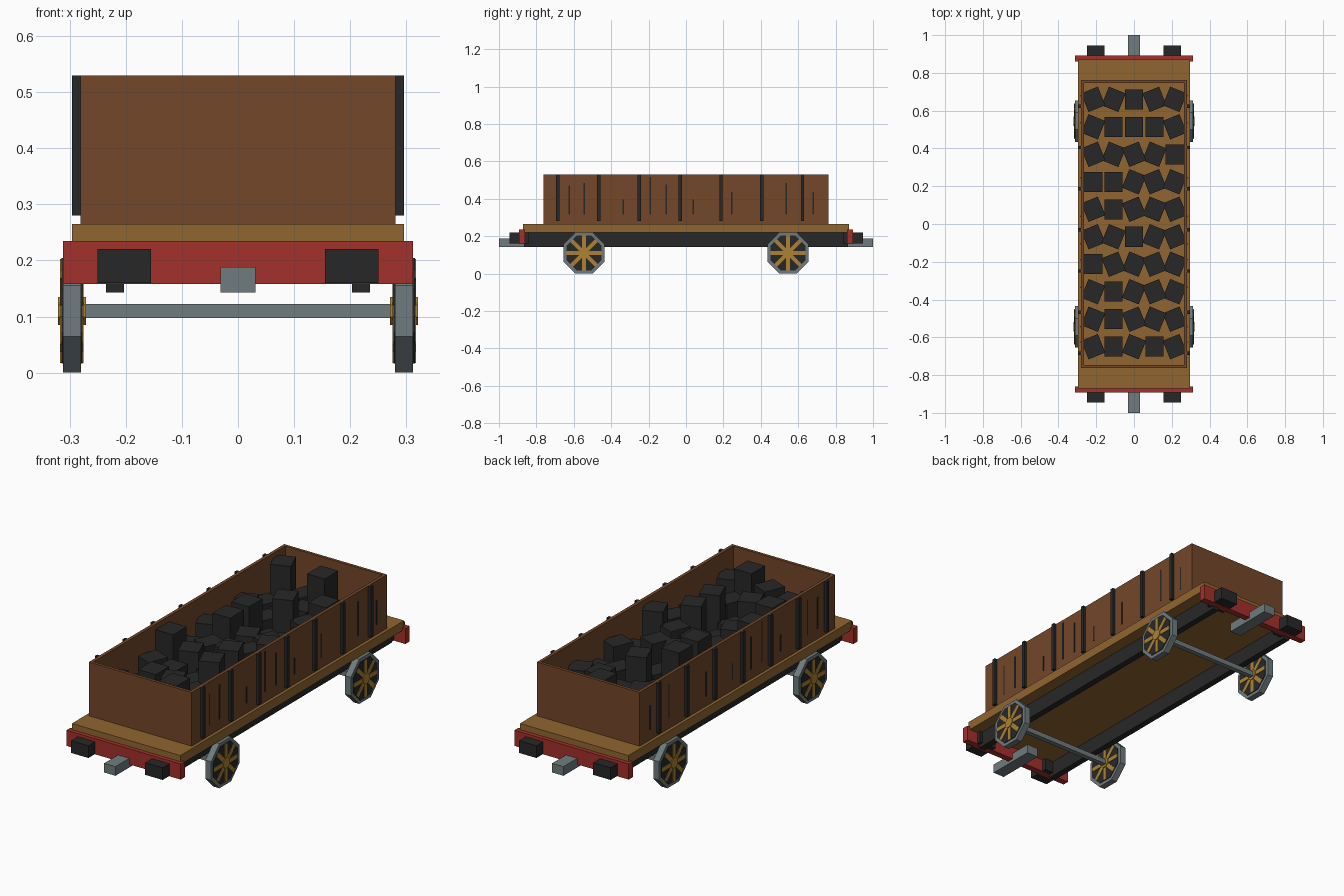
import bpy, math, random
from mathutils import Matrix

random.seed(4)
cube = bpy.data.objects.get("Cube")
if cube:
    bpy.data.objects.remove(cube)


def material(name, hex_code):
    rgb = [int(hex_code[i:i + 2], 16) / 255 for i in (0, 2, 4)]
    colour = [c / 12.92 if c < 0.04 else ((c + 0.055) / 1.055) ** 2.4 for c in rgb] + [1]
    m = bpy.data.materials.new(name)
    m.use_nodes = True
    m.diffuse_color = colour
    m.node_tree.nodes["Principled BSDF"].inputs["Base Color"].default_value = colour
    return m


BROWN = material("brown planks", "734729")
TAN = material("tan timber", "916531")
RED = material("red paint", "a4302a")
BLACK = material("black iron", "272727")
GREY = material("grey steel", "707b7e")
GOLD = material("gold paint", "ad8233")


def finish(name, mat):
    obj = bpy.context.object
    obj.name = name
    obj.data.materials.append(mat)
    return obj


def box(name, mat, x, y, z, turn=None):
    """Box given by (low, high) along each axis, optionally turned about its centre."""
    spans = (x, y, z)
    bpy.ops.mesh.primitive_cube_add(size=1, location=[(a + b) / 2 for a, b in spans])
    obj = finish(name, mat)
    obj.data.transform(Matrix.Diagonal([abs(b - a) for a, b in spans] + [1]))
    if turn:
        obj.rotation_euler = turn
    return obj


def octagon(name, mat, x, y, z, apothem, width):
    """Eight-sided disc facing sideways with a flat at the bottom."""
    bpy.ops.mesh.primitive_cylinder_add(vertices=8, radius=apothem / math.cos(math.pi / 8),
                                        depth=width, location=(x, y, z))
    obj = finish(name, mat)
    obj.data.transform(Matrix.Rotation(math.pi / 2, 4, 'Y')
                       @ Matrix.Rotation(math.pi / 8, 4, 'Z'))
    return obj


def both(side, low, high):
    return tuple(sorted((side * low, side * high)))


# Deck
box("deck", TAN, (-0.296, 0.296), (-0.872, 0.872), (0.22, 0.265))

for s in (-1, 1):
    end = "back" if s > 0 else "front"
    flank = "left" if s > 0 else "right"

    # Open body walls
    box(flank + "_wall", BROWN, both(s, 0.265, 0.281), (-0.762, 0.762), (0.26, 0.53))
    box(end + "_wall", BROWN, (-0.265, 0.265), both(s, 0.747, 0.762), (0.26, 0.53))

    # Iron straps on the side walls
    for i in range(7):
        y = -0.685 + i * 0.218
        box(flank + "_strap", BLACK, both(s, 0.28, 0.296), (y - 0.009, y + 0.009), (0.28, 0.53))

    # Thin plank grooves
    for y, top in ((-0.625, 0.47), (-0.545, 0.485), (-0.335, 0.395), (-0.19, 0.515),
                   (-0.105, 0.475), (0.04, 0.395), (0.245, 0.435), (0.535, 0.485),
                   (0.68, 0.435)):
        box(flank + "_groove", BLACK, both(s, 0.277, 0.283), (y - 0.004, y + 0.004), (0.315, top))

    # Underframe beams
    box(flank + "_sole_bar", BLACK, both(s, 0.203, 0.235), (-0.865, 0.865), (0.143, 0.22))
    box(end + "_buffer_beam", RED, (-0.312, 0.312), both(s, 0.86, 0.892), (0.158, 0.235))
    box(end + "_coupling", GREY, (-0.031, 0.031), both(s, 0.75, 1.0), (0.143, 0.188))
    for t in (-1, 1):
        box(end + "_buffer", BLACK, both(t, 0.155, 0.25), both(s, 0.84, 0.945), (0.16, 0.22))

    # Axle with a spoked wheel on each end
    y, z = s * 0.545, 0.11
    box(end + "_axle", GREY, (-0.285, 0.285), (y - 0.0125, y + 0.0125), (z - 0.0125, z + 0.0125))
    for t in (-1, 1):
        x = t * 0.296
        octagon(end + "_wheel_rim", GREY, x, y, z, 0.11, 0.032)
        octagon(end + "_wheel_web", BLACK, x, y, z, 0.094, 0.038)
        octagon(end + "_wheel_hub", GOLD, x, y, z, 0.025, 0.05)
        for k in range(4):
            box(end + "_wheel_spokes", GOLD, (x - 0.021, x + 0.021), (y - 0.093, y + 0.093),
                (z - 0.01, z + 0.01), (k * math.pi / 4, 0, 0))

# Coal load: one row per string, each sign is the way a lump is turned
turns = {"+": 22, "-": -22, "0": 0}
rows = ("+-0+-", "-000+", "+-+-0", "00-+-", "+0+-+",
        "+-0-+", "0+-+-", "-0-+-", "-0+-+", "+0-0+")
# Row and column of the lumps that stand above the rest
tall = {(0, 0), (0, 2), (2, 2), (3, 1), (4, 1), (5, 4), (6, 0), (6, 3), (7, 3), (9, 3)}
for r, row in enumerate(rows):
    for c, sign in enumerate(row):
        x, y = (c - 2) * 0.108, 0.66 - r * 0.1455
        height = 0.24 if (r, c) in tall else random.uniform(0.09, 0.19)
        box("coal_lump", BLACK, (x - 0.048, x + 0.048), (y - 0.053, y + 0.053),
            (0.26, 0.265 + height), (0, 0, math.radians(turns[sign])))
